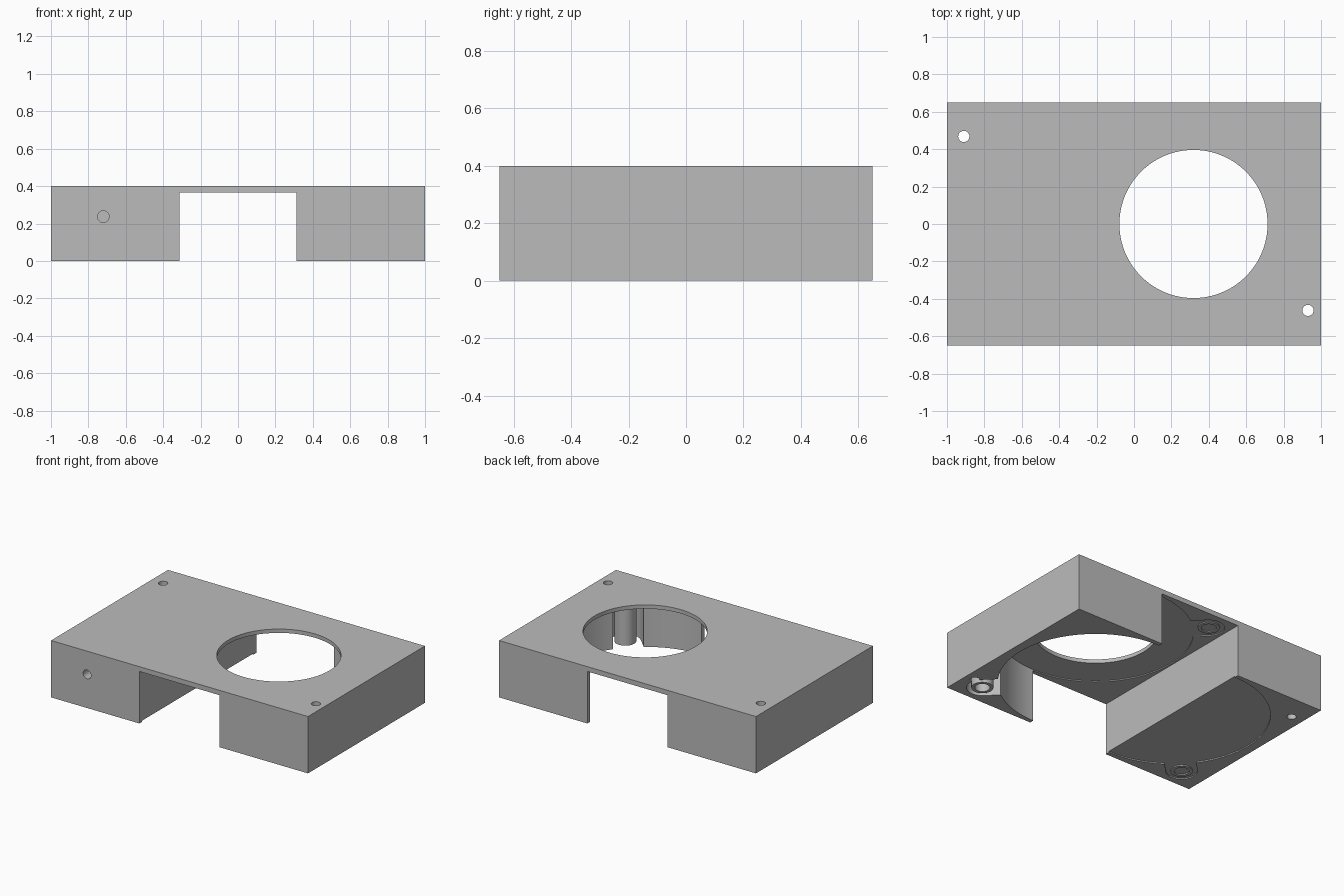
import bpy, math
from mathutils import Vector

cube = bpy.data.objects.get("Cube")
if cube:
    bpy.data.objects.remove(cube, do_unlink=True)

grey = bpy.data.materials.new("plain_grey")
grey.use_nodes = True
grey.diffuse_color = (0.5, 0.5, 0.5, 1)
grey.node_tree.nodes["Principled BSDF"].inputs["Base Color"].default_value = grey.diffuse_color


def box(name, center, size, turn=0):
    bpy.ops.mesh.primitive_cube_add(size=1, location=center, rotation=(0, 0, turn))
    ob = bpy.context.object
    ob.name, ob.scale = name, size
    bpy.ops.object.transform_apply(location=True, rotation=True, scale=True)
    ob.data.materials.append(grey)
    return ob


def rod(name, x, y, r, z0, z1, sides=48):
    bpy.ops.mesh.primitive_cylinder_add(vertices=sides, radius=r, depth=z1 - z0,
                                        location=(x, y, (z0 + z1) / 2))
    ob = bpy.context.object
    ob.name = name
    bpy.ops.object.transform_apply(location=True, rotation=True, scale=True)
    ob.data.materials.append(grey)
    return ob


def combine(tool, operation="DIFFERENCE"):
    bpy.context.view_layer.objects.active = body
    mod = body.modifiers.new(tool.name, "BOOLEAN")
    mod.operation, mod.solver, mod.object = operation, "EXACT", tool
    bpy.ops.object.modifier_apply(modifier=mod.name)
    bpy.data.objects.remove(tool, do_unlink=True)


def round_pocket(cx, ears, roof):
    # Round recess with rounded ears, each ear holding a hollow screw post
    combine(rod("pocket", cx, 0, 0.62, -0.1, roof, 128))
    for ex, ey in ears:
        out = Vector((ex - cx, ey))
        mid = Vector((cx, 0)) + out * 0.87
        combine(rod("ear", ex, ey, 0.1, -0.1, roof))
        combine(box("ear_neck", (mid.x, mid.y, (roof - 0.1) / 2),
                    (out.length * 0.26, 0.2, roof + 0.1), math.atan2(out.y, out.x)))
    for ex, ey in ears:
        combine(rod("post", ex, ey, 0.07, 0, roof + 0.01), "UNION")
        combine(rod("post_bore", ex, ey, 0.048, -0.1, roof))


# Main block
body = box("housing", (0, 0, 0.2), (2, 1.3, 0.4))

# Deep pocket on one side, shallow matching recess on the other
round_pocket(0.318, [(0.828, -0.508), (-0.192, 0.508)], 0.373)
round_pocket(-0.318, [(-0.82, -0.508)], 0.008)

# Channel running front to back
combine(box("channel", (0, 0, 0.133), (0.626, 1.6, 0.466)))

# Large round opening in the top plate
combine(rod("top_opening", 0.318, 0, 0.396, 0.3, 0.5, 128))

# Fixing holes through the full height
for x, y in ((-0.91, 0.468), (0.93, -0.462)):
    combine(rod("fixing_hole", x, y, 0.03, -0.1, 0.5, 32))

# Blind hole in the front face
bpy.ops.mesh.primitive_cylinder_add(vertices=32, radius=0.031, depth=0.4,
                                    location=(-0.72, -0.6, 0.237),
                                    rotation=(math.pi / 2, 0, 0))
combine(bpy.context.object)

# Smooth round walls, sharp edges
bpy.ops.object.select_all(action="DESELECT")
body.select_set(True)
bpy.context.view_layer.objects.active = body
bpy.ops.object.shade_smooth_by_angle(angle=math.radians(30))
